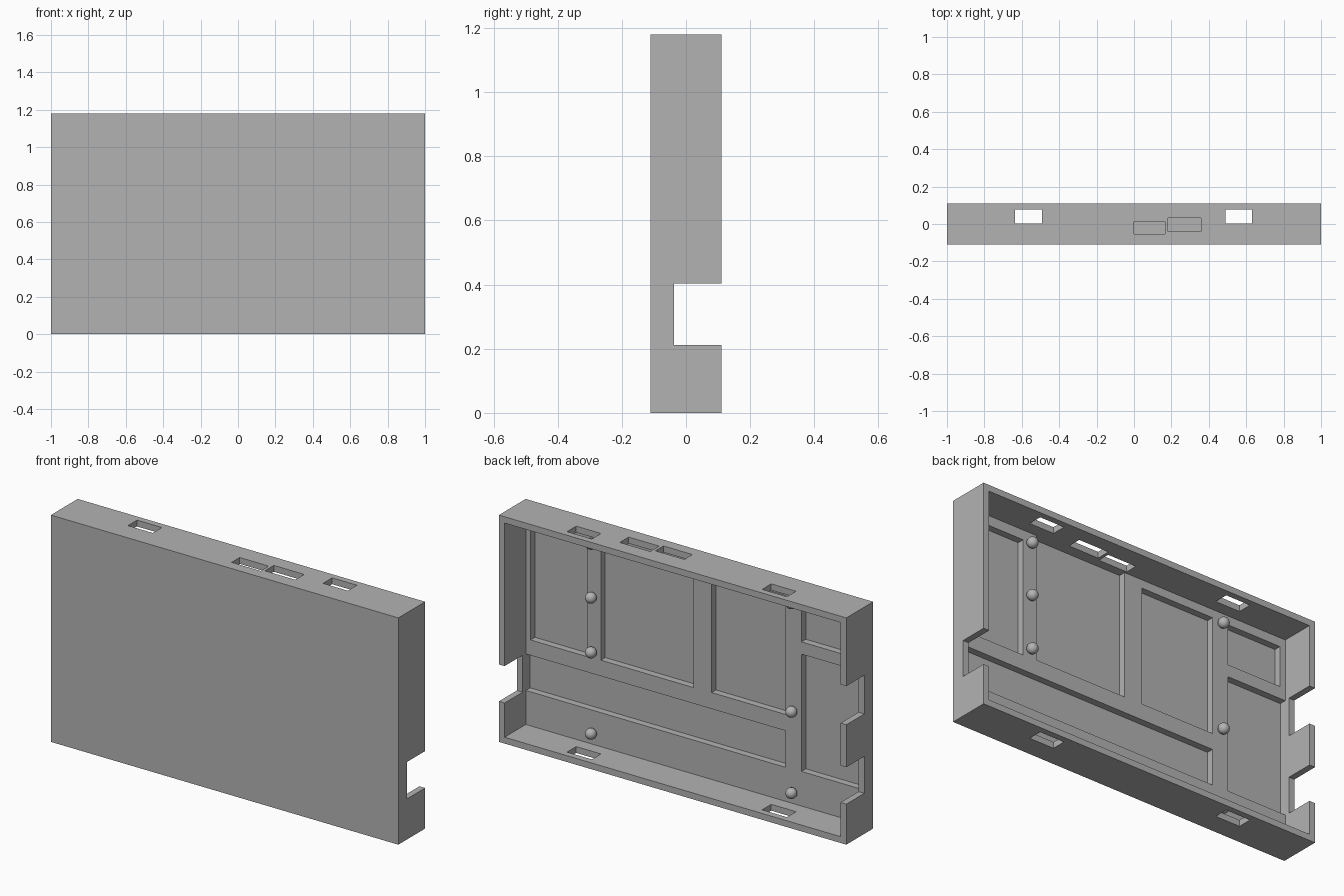
import bpy
import bmesh
from mathutils import Matrix, Vector

old = bpy.data.objects.get("Cube")
if old:
    bpy.data.objects.remove(old, do_unlink=True)

# One plain grey for the whole moulding
grey = bpy.data.materials.new("plain_grey")
grey.use_nodes = True
tone = (0.45, 0.45, 0.45, 1)
grey.diffuse_color = tone
grey.node_tree.nodes["Principled BSDF"].inputs["Base Color"].default_value = tone

# Main dimensions
half_x, half_y, height = 1.0, 0.11, 1.18
wall = 0.033
inner = half_x - wall
ceiling = height - wall
floor_y, pocket_y, sill_y = -0.064, -0.1, -0.038
outside = 0.2


def box(name, x, y, z):
    """Box object spanning the given (low, high) ranges."""
    low, high = Vector((x[0], y[0], z[0])), Vector((x[1], y[1], z[1]))
    bm = bmesh.new()
    bmesh.ops.create_cube(
        bm, size=1,
        matrix=Matrix.Translation((low + high) / 2) @ Matrix.Diagonal((*(high - low), 1)))
    mesh = bpy.data.meshes.new(name)
    bm.to_mesh(mesh)
    bm.free()
    mesh.materials.append(grey)
    obj = bpy.data.objects.new(name, mesh)
    bpy.context.collection.objects.link(obj)
    return obj


def cut(target, x, y, z):
    """Subtract a box from the target and discard the cutter."""
    cutter = box("cutter", x, y, z)
    cutter.hide_render = True
    mod = target.modifiers.new("cut", 'BOOLEAN')
    mod.operation = 'DIFFERENCE'
    mod.solver = 'EXACT'
    mod.object = cutter
    bpy.context.view_layer.objects.active = target
    bpy.ops.object.modifier_apply(modifier=mod.name)
    mesh = cutter.data
    bpy.data.objects.remove(cutter)
    bpy.data.meshes.remove(mesh)


# Shell: a shallow tray open at the back
shell = box("tray_shell", (-half_x, half_x), (-half_y, half_y), (0, height))
cut(shell, (-inner, inner), (floor_y, outside), (wall, ceiling))

# Recessed pockets in the tray floor: x range, z range
pockets = [
    ((0.615, 0.94), (0.48, 1.095)),
    ((0.003, 0.535), (0.483, ceiling)),
    ((-0.528, -0.103), (0.485, 1.103)),
    ((-0.935, -0.62), (0.887, 1.1)),
    ((-inner, -0.62), (0.213, 0.823)),
    ((-0.528, inner), (0.21, 0.4)),
]
for x, z in pockets:
    cut(shell, x, (pocket_y, 0), z)

# Side wall notches, open to the back
for x, z in [((0.95, 1.1), (0.211, 0.403)),
             ((-1.1, -0.95), (0.211, 0.403)),
             ((-1.1, -0.95), (0.624, 0.825))]:
    cut(shell, x, (sill_y, outside), z)

# Slots through the top and bottom walls
top, bottom = (ceiling - 0.02, height + 0.1), (-0.1, wall + 0.02)
for x in [(-0.635, -0.492), (0.488, 0.631)]:
    for z in (top, bottom):
        cut(shell, x, (0.002, 0.077), z)
cut(shell, (0, 0.167), (-0.053, 0.013), top)
cut(shell, (0.183, 0.358), (-0.04, 0.033), top)

# Round locating studs on the tray floor
for x, heights in [(0.577, (0.097, 0.52, 0.805, 1.085)),
                   (-0.577, (0.097, 0.52, 1.085))]:
    for z in heights:
        bpy.ops.mesh.primitive_uv_sphere_add(
            segments=24, ring_count=12, radius=0.028, location=(x, -0.042, z))
        stud = bpy.context.object
        stud.name = "locating_stud"
        stud.data.materials.append(grey)
        bpy.ops.object.shade_smooth()
